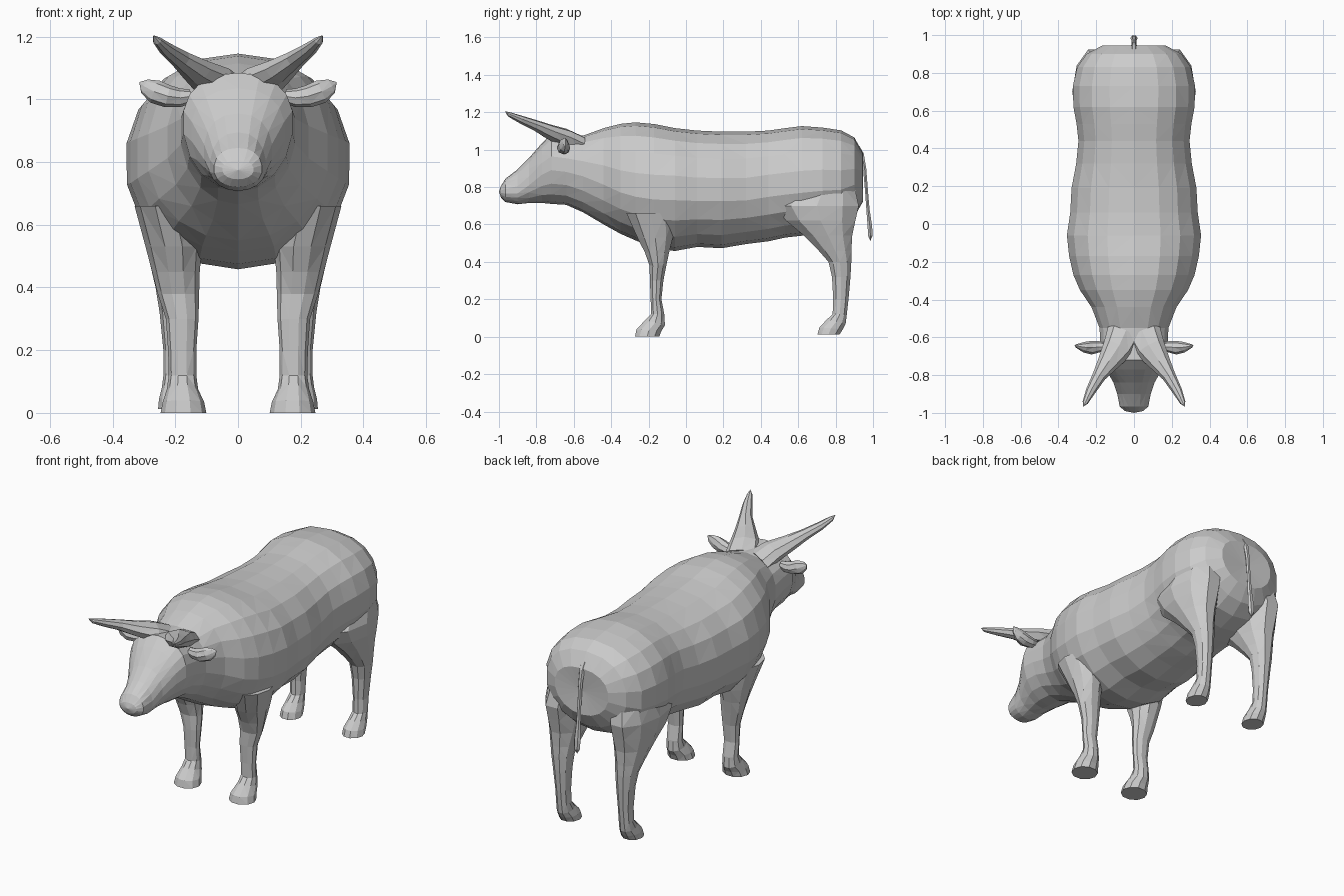
import bpy, bmesh
from math import sin, cos, pi
from mathutils import Vector


def loft(name, rings, ends=(None, None), mirror=False):
    """Skin a list of equal rings with flat triangles; fan-cap both ends."""
    bm = bmesh.new()
    vs = [[bm.verts.new(p) for p in r] for r in rings]
    n = len(vs[0])
    for a, b in zip(vs, vs[1:]):
        for i in range(n):
            bm.faces.new((a[i], a[(i + 1) % n], b[(i + 1) % n], b[i]))
    for ring, tip in ((vs[0], ends[0]), (vs[-1], ends[1])):
        c = sum((v.co for v in ring), Vector()) / n if tip is None else Vector(tip)
        cv = bm.verts.new(c)
        for i in range(n):
            bm.faces.new((ring[i], ring[(i + 1) % n], cv))
    bmesh.ops.triangulate(bm, faces=[f for f in bm.faces if len(f.verts) > 3],
                          quad_method='SHORT_EDGE')
    bmesh.ops.recalc_face_normals(bm, faces=bm.faces)
    me = bpy.data.meshes.new(name)
    bm.to_mesh(me)
    bm.free()
    ob = bpy.data.objects.new(name, me)
    bpy.context.collection.objects.link(ob)
    if mirror:
        m = ob.modifiers.new("mirror", 'MIRROR')
        m.use_axis = (True, False, False)
        m.use_mirror_merge = False
    return ob


def power(v, n):
    return (1 if v >= 0 else -1) * abs(v) ** (2 / n)


def body_ring(y, top, bottom, width, mid, n=18):
    """Upright cross-section, widest at height mid, fuller above than below."""
    pts = []
    for i in range(n):
        t = 2 * pi * i / n + pi / 2
        s = sin(t)
        e = 2.3 if s > 0 else 2.05
        h = top - mid if s > 0 else mid - bottom
        pts.append((width * power(cos(t), e), y, mid + h * power(s, e)))
    return pts


def leg_ring(z, x, y, rx, ry, tilt=0.0, n=10):
    """Level cross-section of a leg; tilt raises the front edge."""
    return [(x + rx * cos(2 * pi * i / n), y + ry * sin(2 * pi * i / n),
             z - tilt * sin(2 * pi * i / n)) for i in range(n)]


def tube_rings(path, n=8):
    """Rings across a path of (x, y, z, horizontal radius, vertical radius)."""
    pts = [Vector(p[:3]) for p in path]
    rings = []
    for k, p in enumerate(pts):
        d = pts[min(k + 1, len(pts) - 1)] - pts[max(k - 1, 0)]
        q = d.to_track_quat('Z', 'Y')
        a, b = path[k][3:]
        rings.append([p + q @ Vector((a * cos(2 * pi * i / n), b * sin(2 * pi * i / n), 0))
                      for i in range(n)])
    return rings


# Trunk, neck and head: y, top, bottom, half width, height of widest point
trunk = [
    (-0.99, 0.805, 0.745, 0.050, 0.775), (-0.965, 0.845, 0.720, 0.077, 0.775),
    (-0.90, 0.895, 0.708, 0.090, 0.78), (-0.84, 0.955, 0.715, 0.110, 0.83),
    (-0.77, 1.035, 0.715, 0.150, 0.90), (-0.72, 1.085, 0.710, 0.176, 0.93),
    (-0.64, 1.075, 0.705, 0.180, 0.92), (-0.55, 1.075, 0.665, 0.185, 0.90),
    (-0.44, 1.115, 0.600, 0.228, 0.86), (-0.35, 1.138, 0.550, 0.290, 0.82),
    (-0.27, 1.146, 0.515, 0.325, 0.80), (-0.17, 1.137, 0.475, 0.348, 0.79),
    (-0.06, 1.115, 0.458, 0.360, 0.79), (0.06, 1.102, 0.480, 0.342, 0.78),
    (0.19, 1.096, 0.473, 0.335, 0.78), (0.32, 1.096, 0.495, 0.310, 0.78),
    (0.44, 1.102, 0.510, 0.298, 0.80), (0.53, 1.115, 0.530, 0.308, 0.81),
    (0.62, 1.126, 0.540, 0.325, 0.82), (0.73, 1.118, 0.555, 0.328, 0.83),
    (0.83, 1.103, 0.585, 0.305, 0.83), (0.90, 1.065, 0.640, 0.255, 0.85),
    (0.945, 0.985, 0.720, 0.170, 0.86),
]
loft("body_and_head", [body_ring(*s) for s in trunk],
     ((0, -1.0, 0.775), (0, 0.935, 0.85)))

# Front legs: z, x, y, half width, half depth, tilt
front = [
    (0.66, 0.235, -0.19, 0.095, 0.135), (0.53, 0.205, -0.165, 0.090, 0.100),
    (0.45, 0.198, -0.155, 0.076, 0.068), (0.38, 0.190, -0.150, 0.066, 0.047),
    (0.30, 0.178, -0.157, 0.052, 0.038), (0.20, 0.178, -0.160, 0.045, 0.030),
    (0.12, 0.177, -0.152, 0.044, 0.038), (0.075, 0.177, -0.165, 0.050, 0.055, 0.015),
    (0.035, 0.174, -0.198, 0.066, 0.070, 0.005), (0.0, 0.174, -0.208, 0.073, 0.068),
]
loft("front_legs", [leg_ring(*s) for s in front], mirror=True)

# Hind legs with the thigh running into the flank
hind = [
    (0.80, 0.19, 0.74, 0.115, 0.170), (0.70, 0.205, 0.700, 0.122, 0.235),
    (0.62, 0.205, 0.720, 0.112, 0.195), (0.54, 0.205, 0.760, 0.092, 0.135),
    (0.46, 0.205, 0.797, 0.072, 0.092), (0.40, 0.203, 0.823, 0.060, 0.064),
    (0.32, 0.200, 0.830, 0.050, 0.052), (0.20, 0.198, 0.828, 0.040, 0.043),
    (0.12, 0.198, 0.822, 0.040, 0.040), (0.08, 0.198, 0.803, 0.045, 0.053, 0.012),
    (0.045, 0.197, 0.776, 0.055, 0.066, 0.005), (0.012, 0.197, 0.762, 0.058, 0.062),
]
loft("hind_legs", [leg_ring(*s) for s in hind], mirror=True)

# Horns
horn = [
    (0.050, -0.58, 1.030, 0.095, 0.050), (0.085, -0.655, 1.065, 0.082, 0.050),
    (0.135, -0.730, 1.095, 0.058, 0.040), (0.185, -0.805, 1.130, 0.036, 0.029),
    (0.230, -0.885, 1.162, 0.026, 0.021), (0.258, -0.945, 1.188, 0.015, 0.013),
]
loft("horns", tube_rings(horn), (None, (0.27, -0.968, 1.205)), mirror=True)

# Ears
ear = [
    (0.150, -0.650, 1.010, 0.022, 0.022), (0.185, -0.650, 1.005, 0.030, 0.030),
    (0.225, -0.655, 1.010, 0.036, 0.036), (0.265, -0.652, 1.025, 0.028, 0.038),
    (0.298, -0.647, 1.042, 0.013, 0.024),
]
loft("ears", tube_rings(ear), (None, (0.315, -0.643, 1.055)), mirror=True)

# Tail with a slightly thicker tuft
tail = [
    (0, 0.915, 1.010, 0.018, 0.018), (0, 0.940, 0.975, 0.016, 0.013),
    (0, 0.955, 0.900, 0.013, 0.010), (0, 0.965, 0.780, 0.012, 0.009),
    (0, 0.973, 0.680, 0.014, 0.010), (0, 0.983, 0.590, 0.020, 0.014),
    (0, 0.986, 0.540, 0.018, 0.014),
]
loft("tail", tube_rings(tail, 6), (None, (0, 0.985, 0.512)))
